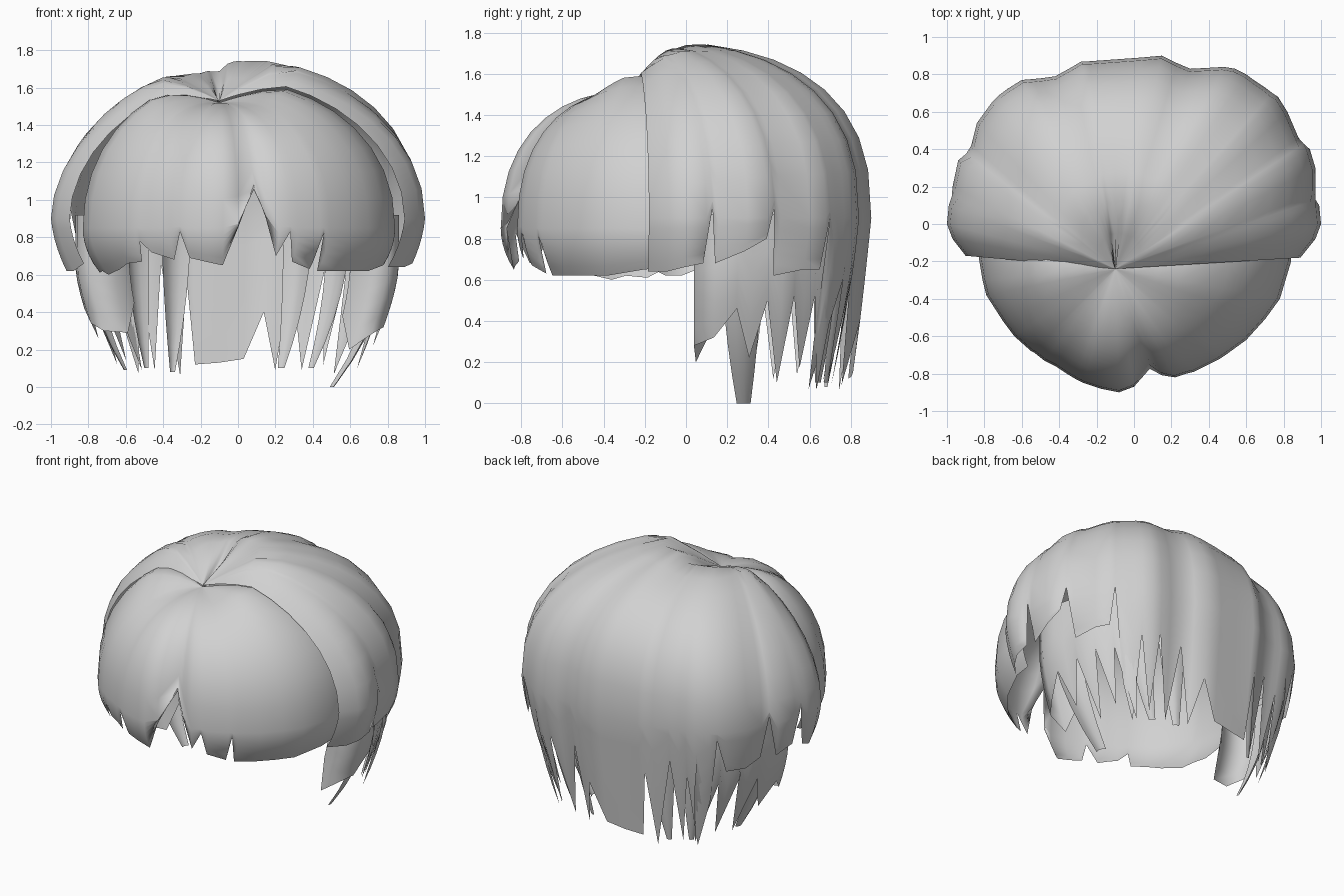
import bpy, math
from mathutils import Vector

if "Cube" in bpy.data.objects:
    bpy.data.objects.remove(bpy.data.objects["Cube"])

hair = bpy.data.materials.new("grey_hair")
hair.diffuse_color = (0.64, 0.64, 0.64, 1)
hair.use_nodes = True
hair.node_tree.nodes["Principled BSDF"].inputs["Base Color"].default_value = hair.diffuse_color
HUB = (-.1, -.24)      # crown point where all strands meet


def sheet(name, columns):
    """Smooth open sheet from columns of points, each running downwards."""
    n = len(columns[0])
    verts = [p for col in columns for p in col]
    faces = []
    for c in range(len(columns) - 1):
        for r in range(n - 1):
            a, b = c * n + r, (c + 1) * n + r
            faces.append((a, a + 1, b + 1, b))
    me = bpy.data.meshes.new(name)
    me.from_pydata(verts, [], faces)
    me.materials.append(hair)
    me.shade_smooth()
    ob = bpy.data.objects.new(name, me)
    bpy.context.collection.objects.link(ob)
    return ob


def strand_column(rim, hem, mid, power, top, tuck):
    """Rounded profile from the crown to the rim, then down to the hem."""
    ax = Vector((rim[0] - HUB[0], rim[1] - HUB[1]))
    length = ax.length
    low = max(mid, hem + 0.03)
    end = math.acos(min(1, ((low - mid) / (1.7 - mid)) ** (power / 2)))
    pts = []
    for i in range(11):
        a = end * (i / 10) ** 1.2
        r = math.sin(a) ** (2 / power) if a > 0 else 0
        h = max(0, math.cos(a)) ** (2 / power)
        z = mid + (top(r * length) - mid) * h
        pts.append((HUB[0] + ax.x * r, HUB[1] + ax.y * r, z))
    last = Vector(pts[-1])
    for i in range(1, 6):
        z = last.z + (hem - last.z) * i / 5
        k = 1 - tuck(max(0, mid - z)) / length
        pts.append((HUB[0] + (last.x - HUB[0]) * k,
                    HUB[1] + (last.y - HUB[1]) * k, z))
    return pts


# Fringe: rim x, rim y, hem height, from left round the front to right
fringe = [
    (-.83, -.08, .66), (-.83, -.18, .61), (-.81, -.30, .62), (-.79, -.38, .60),
    (-.70, -.52, .63), (-.64, -.60, .66), (-.55, -.68, .67), (-.53, -.69, .78),
    (-.48, -.73, .72), (-.42, -.76, .70), (-.36, -.80, .68), (-.31, -.83, .83),
    (-.27, -.85, .69), (-.18, -.88, .67), (-.08, -.90, .65), (.00, -.87, .85),
    (.09, -.79, 1.08), (.15, -.81, .90), (.22, -.82, .70), (.28, -.80, .83),
    (.32, -.79, .67), (.44, -.73, .63), (.46, -.72, .82), (.49, -.70, .62),
    (.60, -.62, .62), (.70, -.51, .62), (.78, -.40, .62), (.84, -.20, .65),
    (.84, -.08, .66)]
cols = []
for x, y, hem in fringe:
    side = abs(math.cos(math.atan2(y - HUB[1], x - HUB[0]))) ** 5
    cols.append(strand_column(
        (x, y), hem, .85, 2.3 - .15 * side - (.1 if x < -.3 else 0),
        lambda d, s=side: 1.52 + .12 * s * min(1, d / .35),
        lambda drop: 1.6 * drop * drop))
sheet("fringe", cols)

# Back and sides: from right temple round the back to left temple
back = [
    (.89, -.18, .64), (.97, -.08, .64), (1.0, 0, .66), (.99, .10, .68),
    (.975, .13, .95), (.97, .16, .68), (.97, .30, .74), (.94, .40, .80),
    (.91, .43, .95), (.88, .46, .62), (.82, .60, .65), (.77, .68, .65),
    (.74, .70, .90), (.70, .73, .30), (.64, .77, .07), (.60, .80, .60),
    (.54, .83, .12), (.48, .84, .62), (.40, .835, .09), (.30, .83, .60),
    (.23, .86, .09), (.15, .90, .40), (.04, .89, .15), (-.10, .88, .13),
    (-.24, .87, .12), (-.28, .87, .58), (-.33, .84, .06), (-.42, .79, .66),
    (-.49, .78, .09), (-.54, .775, .58), (-.60, .77, .07), (-.68, .72, .40),
    (-.72, .69, .85), (-.76, .65, .62), (-.84, .54, .62), (-.87, .42, .66),
    (-.90, .38, .95), (-.94, .34, .66), (-.97, .20, .70), (-.98, .15, .95),
    (-.99, .10, .66), (-1.0, 0, .62), (-.97, -.08, .62), (-.90, -.17, .66)]
cols = []
for x, y, hem in back:
    rear = max(0, math.sin(math.atan2(y - HUB[1], x - HUB[0])))
    if x > 0:
        power = 1.95 + .65 * rear
        lower = 0
    else:
        power = 1.85 + .75 * rear ** 3
        lower = .05 * min(1, -x / .4)
    peak = 1.64 + .12 * min(1, rear / .4) - lower
    dent = .08 * math.exp(-((x + .12) / .16) ** 2)     # shallow parting
    cols.append(strand_column(
        (x, y), hem, .9, power,
        lambda d, p=peak, q=dent:
            p - (p - 1.53) * max(0, 1 - d / .36) - q * max(0, 1 - d / .75),
        lambda drop, s=rear: .10 * drop + 1.0 * drop * drop * (1 - s)))
sheet("back_and_sides", cols)

# Lower side layers, with a front edge turned inwards
right = [
    (.60, .14, .38), (.70, .05, .20), (.80, .04, .28), (.86, .14, .32),
    (.86, .25, .46), (.84, .32, .22), (.82, .40, .50), (.80, .47, .10),
    (.77, .53, .52), (.73, .58, .17), (.70, .63, .52), (.66, .68, .07),
    (.60, .73, .55)]
left = [
    (-.60, .75, .52), (-.65, .68, .09), (-.70, .63, .52), (-.73, .57, .14),
    (-.77, .51, .52), (-.80, .45, .12), (-.83, .38, .50), (-.85, .30, .26),
    (-.87, .20, .42), (-.86, .12, .34), (-.80, .04, .30), (-.66, .07, .29),
    (-.58, .16, .45)]
for name, rim in (("right_under_layer", right), ("left_under_layer", left)):
    cols = []
    for x, y, hem in rim:
        col = []
        for i in range(8):
            z = .92 + (hem - .92) * i / 7
            k = 1 - .5 * max(0, .65 - z) ** 1.5
            col.append((x * k, y * (1 - .3 * (1 - k)), z))
        cols.append(col)
    sheet(name, cols)


def lock(name, root, width, tip, end_width):
    """Tapering under-lock with a ridged cross-section."""
    root, tip = Vector(root), Vector(tip)
    out = Vector((root.x, root.y * .8, 0)).normalized()
    along = Vector((-out.y, out.x, 0))
    cols = []
    for s in (-1, -.5, 0, .5, 1):
        col = []
        for i in range(7):
            t = i / 6
            w = width * (1 - t ** 1.8) + end_width * t ** 1.8
            p = root.lerp(tip, t)
            # keep the upper part vertical and curl the tip inwards
            flat = root.lerp(tip, t * t)
            p.x, p.y = flat.x, flat.y
            p += along * s * w / 2 + out * (.18 * w * (1 - s * s))
            col.append(tuple(p))
        cols.append(col)
    sheet(name, cols)


# Curled locks and inner nape locks: root, width, tip, tip width
locks = [
    ((.80, .27, .85), .22, (.50, .28, .0), .07),
    ((-.80, .29, .85), .22, (-.60, .29, .09), .05),
    ((.54, .68, .9), .18, (.39, .64, .10), .04),
    ((.32, .74, .9), .18, (.23, .68, .10), .04),
    ((-.33, .74, .9), .18, (-.35, .68, .08), .03),
    ((-.54, .68, .9), .18, (-.49, .64, .10), .03)]
for i, (root, width, tip, end) in enumerate(locks):
    lock("inner_lock_%d" % (i + 1), root, width, tip, end)
